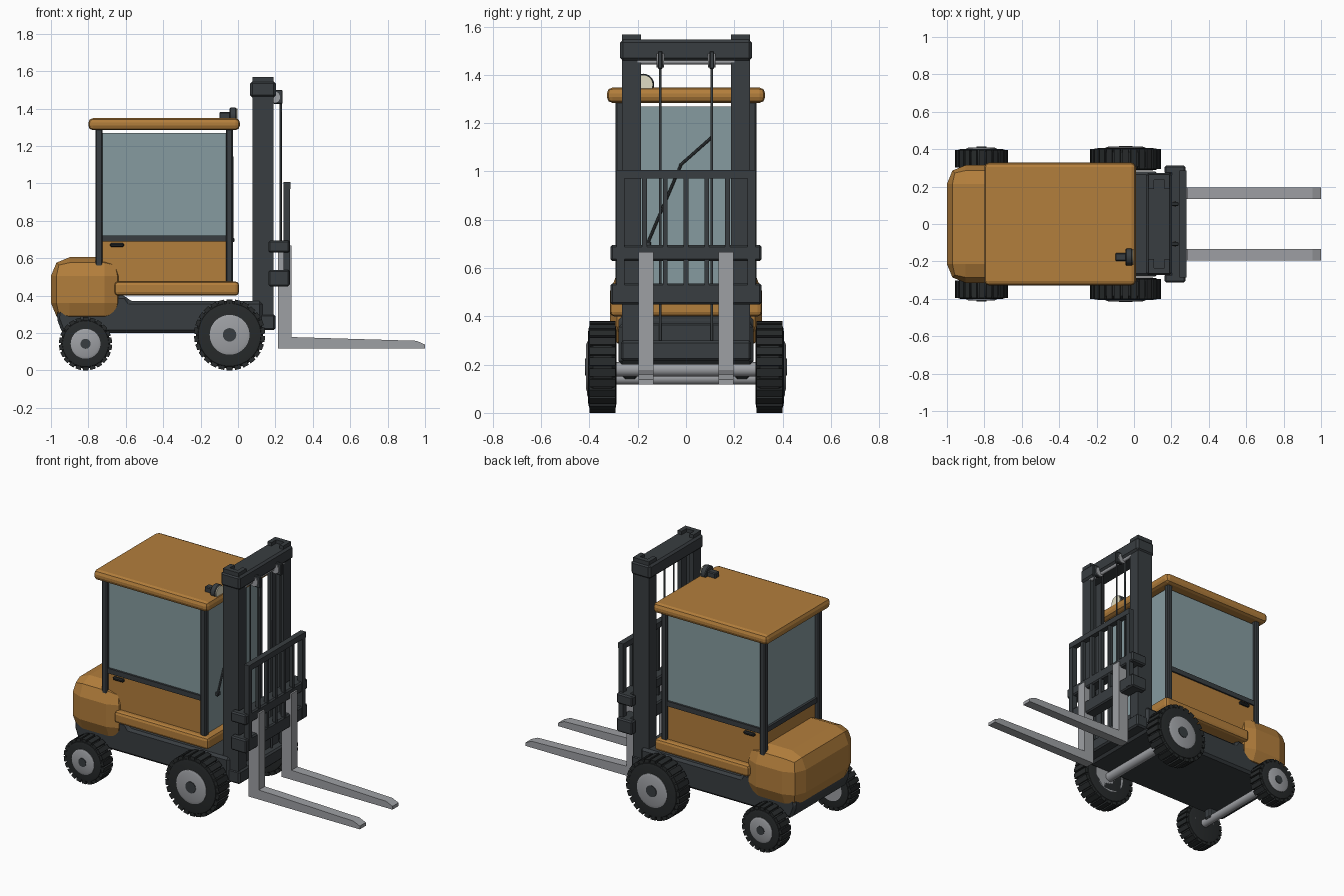
import bpy, bmesh, math
from mathutils import Matrix, Vector

if "Cube" in bpy.data.objects:
    bpy.data.objects.remove(bpy.data.objects["Cube"])


def material(name, rgb):
    m = bpy.data.materials.new(name)
    m.diffuse_color = (*rgb, 1)
    m.use_nodes = True
    m.node_tree.nodes["Principled BSDF"].inputs["Base Color"].default_value = m.diffuse_color
    return m


ORANGE = material("orange paint", (0.45, 0.21, 0.045))
DARK = material("dark frame", (0.04, 0.047, 0.052))
RUBBER = material("rubber", (0.02, 0.023, 0.024))
GLASS = material("glass", (0.24, 0.33, 0.35))
STEEL = material("steel", (0.34, 0.35, 0.37))
CREAM = material("lamp glass", (0.75, 0.72, 0.55))


def finish(name, bm, mat, bevel=0, segs=1):
    bmesh.ops.recalc_face_normals(bm, faces=bm.faces)
    if bevel:
        sharp = [e for e in bm.edges if len(e.link_faces) == 2 and e.calc_face_angle() > 0.5]
        bmesh.ops.bevel(bm, geom=sharp, offset=bevel, segments=segs, profile=0.5, affect='EDGES')
    me = bpy.data.meshes.new(name)
    bm.to_mesh(me)
    bm.free()
    ob = bpy.data.objects.new(name, me)
    bpy.context.collection.objects.link(ob)
    me.materials.append(mat)
    return ob


def box(name, x, y, z, mat, bevel=0, segs=1):
    """Box from (min, max) ranges."""
    bm = bmesh.new()
    bmesh.ops.create_cube(bm, size=1)
    for v in bm.verts:
        v.co = [(r[0] + r[1]) / 2 + c * (r[1] - r[0]) for r, c in zip((x, y, z), v.co)]
    return finish(name, bm, mat, bevel, segs)


def pair(name, x, y, z, mat, bevel=0, segs=1):
    """Box and its mirror across y = 0."""
    for s, side in ((-1, "right"), (1, "left")):
        box(f"{side}_{name}", x, sorted((s * y[0], s * y[1])), z, mat, bevel, segs)


def extrude(name, pts, axis, a, b, mat, bevel=0):
    """Extrude an outline along y (points are x, z) or z (points are x, y)."""
    bm = bmesh.new()
    rings = [[bm.verts.new((p, d, q) if axis == 'y' else (p, q, d)) for p, q in pts] for d in (a, b)]
    for r in rings:
        bm.faces.new(r)
    for i in range(len(pts)):
        j = (i + 1) % len(pts)
        bm.faces.new((rings[0][i], rings[0][j], rings[1][j], rings[1][i]))
    return finish(name, bm, mat, bevel)


def lathe_bm(profile, cx, cz, n):
    """Revolve (radius, y) points about an axis parallel to y, capping the ends."""
    bm = bmesh.new()
    rings = [[bm.verts.new((cx + r * math.cos(2 * math.pi * i / n), y, cz + r * math.sin(2 * math.pi * i / n)))
              for i in range(n)] for r, y in profile]
    for p, q in zip(rings, rings[1:]):
        for i in range(n):
            bm.faces.new((p[i], p[(i + 1) % n], q[(i + 1) % n], q[i]))
    bm.faces.new(rings[0])
    bm.faces.new(rings[-1])
    return bm


def rod(name, a, b, r, mat, n=20, bevel=0):
    a, b = Vector(a), Vector(b)
    bm = bmesh.new()
    rot = (b - a).to_track_quat('Z', 'Y').to_matrix().to_4x4()
    bmesh.ops.create_cone(bm, cap_ends=True, segments=n, radius1=r, radius2=r, depth=(b - a).length,
                          matrix=Matrix.Translation((a + b) / 2) @ rot)
    return finish(name, bm, mat, bevel)


# Wheels: tyre with tread lugs, rim disc and hub cap
def wheel(name, cx, r, y0, y1, s, lugs):
    b = r - 0.010
    prof = [(b * .8, y0), (b * .93, y0 + .004), (b, y0 + .02), (b, y1 - .02), (b * .93, y1 - .004), (b * .8, y1)]
    bm = lathe_bm([(p, s * y) for p, y in prof], cx, r, 48)
    w = 2 * math.pi * r / lugs * 0.72
    for i in range(lugs):
        m = (Matrix.Translation((cx, s * (y0 + y1) / 2, r)) @ Matrix.Rotation(2 * math.pi * i / lugs, 4, 'Y')
             @ Matrix.Translation((0, 0, r - .016)) @ Matrix.Diagonal((w, y1 - y0 - .012, .032, 1)))
        bmesh.ops.create_cube(bm, size=1, matrix=m)
    finish(name + "_tyre", bm, RUBBER)
    h = r * 0.56
    finish(name + "_rim", lathe_bm([(h, s * y0), (h, s * (y1 + .003)), (h * .85, s * (y1 + .008))], cx, r, 40), STEEL)
    rod(name + "_hub_cap", (cx, s * y1, r), (cx, s * (y1 + .012), r), r * .19, DARK)


for s, side in ((-1, "right"), (1, "left")):
    wheel(f"front_{side}_wheel", -0.045, 0.19, 0.287, 0.406, s, 26)
    wheel(f"rear_{side}_wheel", -0.815, 0.142, 0.297, 0.402, s, 22)
rod("front_axle", (-.045, -.3, .18), (-.045, .3, .18), .03, STEEL)
rod("rear_axle", (-.815, -.31, .143), (-.815, .31, .143), .026, STEEL)
pair("axle_hanger", (-.85, -.78), (.205, .26), (.14, .22), DARK, .008)

# Chassis and counterweight
extrude("chassis", [(-.97, .28), (-.94, .2), (.13, .2), (.13, .37), (-.58, .37), (-.6, .4), (-.95, .4)],
        'y', -.28, .28, DARK, .015)
box("counterweight", (-1, -.615), (-.315, .315), (.26, .605), ORANGE, .1, 2)

# Cab body, windows and roof
box("running_board", (-.66, .005), (-.315, .315), (.4, .475), ORANGE, .018, 2)
box("cab_lower_body", (-.735, -.05), (-.275, .275), (.42, .7), ORANGE)
box("cab_windows", (-.735, -.05), (-.272, .272), (.71, 1.27), GLASS)
box("windscreen", (-.05, -.04), (-.262, .262), (.475, 1.27), GLASS)
pair("belt_rail", (-.74, -.045), (.265, .285), (.69, .722), DARK)
box("rear_belt_rail", (-.75, -.73), (-.28, .28), (.69, .722), DARK)
pair("rear_pillar", (-.762, -.725), (.255, .292), (.55, 1.29), DARK, .006)
pair("front_pillar", (-.064, -.028), (.255, .292), (.465, 1.29), DARK, .006)
pair("door_handle", (-.685, -.61), (.27, .293), (.66, .68), RUBBER, .006)
box("roof", (-.8, .01), (-.328, .328), (1.284, 1.348), ORANGE, .024, 2)

# Wiper
box("wiper_motor", (-.04, -.02), (-.175, -.145), (.685, .71), DARK, .004)
rod("wiper_arm", (-.03, -.16, .70), (-.03, -.02, 1.03), .006, DARK, 8)
rod("wiper_blade", (-.03, -.025, 1.025), (-.03, .105, 1.14), .006, DARK, 8)

# Roof lamp
box("lamp_bracket", (-.1, -.035), (-.198, -.155), (1.34, 1.38), DARK, .005)
rod("lamp_housing", (-.045, -.177, 1.36), (-.008, -.177, 1.36), .045, DARK, 24, .005)
rod("lamp_lens", (-.01, -.177, 1.36), (-.002, -.177, 1.36), .04, CREAM, 24)

# Mast: two channels open to the inside, cross members and pulleys
for s, side in ((-1, "right"), (1, "left")):
    c = [(.078, .187), (.078, .265), (.19, .265), (.19, .187), (.162, .187), (.162, .235), (.106, .235), (.106, .187)]
    extrude(f"{side}_mast_rail", [(x, s * y) for x, y in c], 'z', .22, 1.568, DARK)
    y = s * .107
    box(f"{side}_pulley_bracket", (.19, .238), (y - .01, y + .01), (1.425, 1.5), DARK, .004)
    rod(f"{side}_pulley", (.195, y - .016, 1.46), (.195, y + .016, 1.46), .03, STEEL)
    # Chain runs up the back, over the pulley and down to the carriage
    path = [(.162, .3), (.162, 1.46)]
    path += [(.195 - .034 * math.cos(math.pi * k / 8), 1.46 + .034 * math.sin(math.pi * k / 8)) for k in range(1, 8)]
    path += [(.228, 1.46), (.228, .5)]
    cu = bpy.data.curves.new(f"{side}_chain", 'CURVE')
    cu.dimensions = '3D'
    cu.bevel_depth = .006
    cu.bevel_resolution = 1
    cu.use_fill_caps = True
    sp = cu.splines.new('POLY')
    sp.points.add(len(path) - 1)
    for p, (x, z) in zip(sp.points, path):
        p.co = (x, y, z, 1)
    cu.materials.append(DARK)
    bpy.context.collection.objects.link(bpy.data.objects.new(f"{side}_chain", cu))
box("mast_top_beam", (.065, .202), (-.273, .273), (1.459, 1.546), DARK, .012)
box("mast_foot_beam", (.1, .2), (-.27, .27), (.215, .3), DARK, .01)
box("mast_lower_plate", (.1, .15), (-.2, .2), (.215, .37), DARK, .006)
rod("pulley_shaft", (.18, -.2, 1.455), (.18, .2, 1.455), .011, STEEL, 16)

# Carriage bars with lugs wrapping the mast
for n, z in (("lower", (.449, .537)), ("upper", (.629, .695))):
    box(f"{n}_carriage_bar", (.196, .275), (-.313, .313), z, DARK, .008)
    pair(f"{n}_carriage_lug", (.164, .272), (.268, .313), z, DARK, .008)

# Load backrest
pair("backrest_post", (.244, .278), (.255, .287), (.46, 1.0), DARK)
box("backrest_top", (.244, .28), (-.287, .287), (.97, 1.006), DARK)
for i in range(-2, 3):
    box(f"backrest_bar_{i + 3}", (.25, .274), (i * .086 - .01, i * .086 + .01), (.46, .98), DARK)

# Forks
fork = [(.213, .667), (.213, .117), (1, .117), (1, .138), (.955, .158), (.285, .178), (.285, .667)]
extrude("left_fork", fork, 'y', .135, .196, STEEL)
extrude("right_fork", fork, 'y', -.196, -.135, STEEL)

# Smooth round parts only
for ob in bpy.data.objects:
    if ob.type == 'MESH' and any(k in ob.name for k in ("tyre", "rim", "axle", "cap", "lamp_h", "lamp_l", "pulley", "wiper", "shaft")):
        bpy.context.view_layer.objects.active = ob
        ob.select_set(True)
bpy.ops.object.shade_smooth_by_angle(angle=math.radians(30))
bpy.ops.object.select_all(action='DESELECT')
